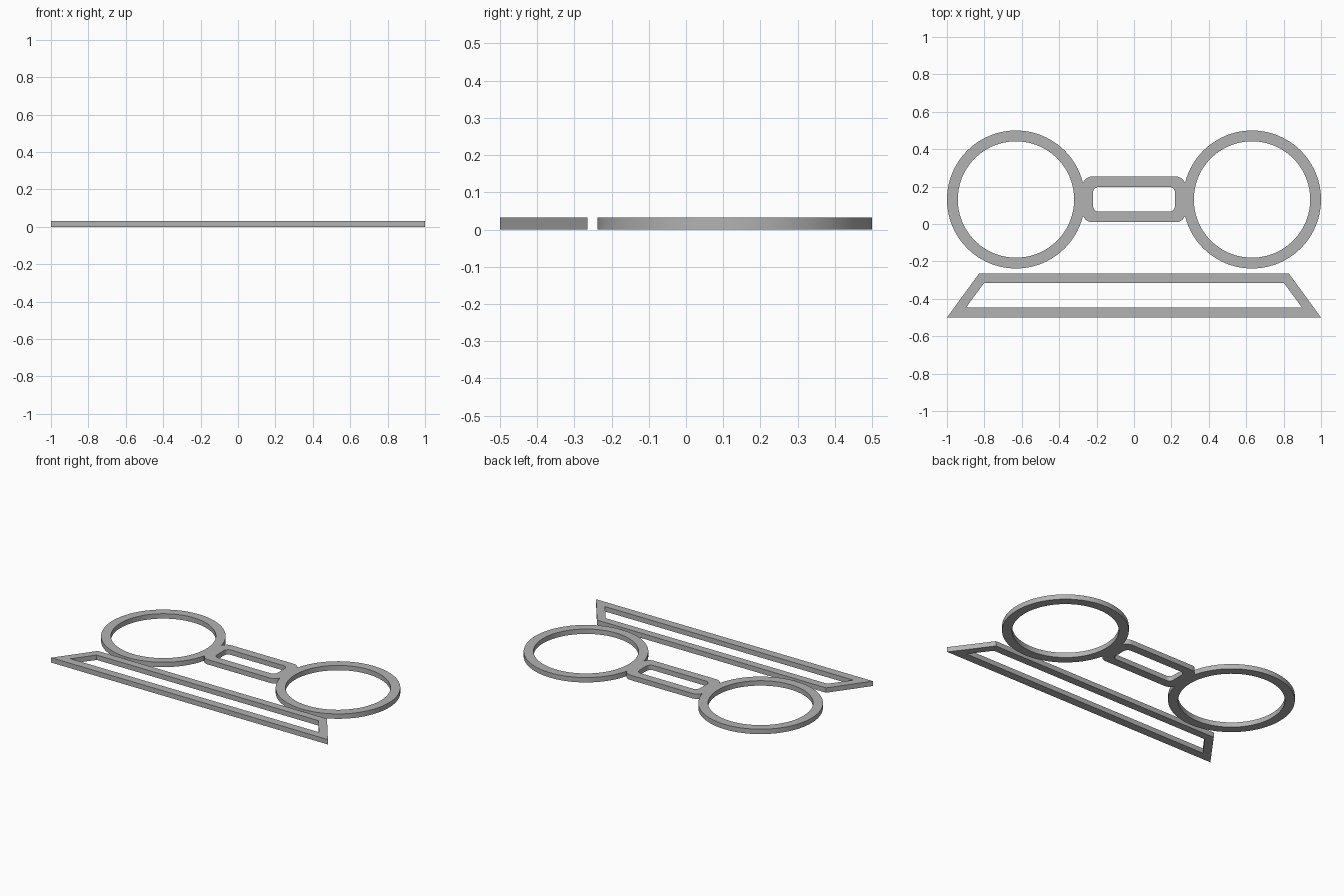
import bpy, bmesh
from math import cos, sin, pi

THICKNESS = 0.032
cube = bpy.data.objects.get("Cube")
if cube:
    bpy.data.objects.remove(cube, do_unlink=True)

grey = bpy.data.materials.new("plain grey")
grey.use_nodes = True
grey.diffuse_color = (0.45, 0.45, 0.45, 1)
grey.node_tree.nodes["Principled BSDF"].inputs["Base Color"].default_value = (0.45, 0.45, 0.45, 1)


def circle(cx, cy, r, n=96):
    return [(cx + r * cos(2 * pi * i / n), cy + r * sin(2 * pi * i / n)) for i in range(n)]


def rounded_rect(cy, half_x, half_y, r, steps=8):
    pts = []
    for k, (sx, sy) in enumerate([(1, 1), (-1, 1), (-1, -1), (1, -1)]):
        for i in range(steps + 1):
            a = pi / 2 * (k + i / steps)
            pts.append((sx * (half_x - r) + r * cos(a), cy + sy * (half_y - r) + r * sin(a)))
    return pts


def flat_frame(name, outer, inner):
    """Flat plate between two outlines that have the same number of points."""
    bm = bmesh.new()
    loops = [[bm.verts.new((x, y, z)) for x, y in outline]
             for outline, z in ((outer, 0), (outer, THICKNESS), (inner, THICKNESS), (inner, 0))]
    n = len(outer)
    for a, b in zip(loops, loops[1:] + loops[:1]):
        for i in range(n):
            j = (i + 1) % n
            bm.faces.new((a[i], a[j], b[j], b[i]))
    bmesh.ops.recalc_face_normals(bm, faces=bm.faces)
    mesh = bpy.data.meshes.new(name)
    bm.to_mesh(mesh)
    bm.free()
    mesh.materials.append(grey)
    ob = bpy.data.objects.new(name, mesh)
    bpy.context.collection.objects.link(ob)
    return ob


def select_only(ob):
    bpy.ops.object.select_all(action='DESELECT')
    ob.select_set(True)
    bpy.context.view_layer.objects.active = ob


# Rounded bridge fused with a ring on each side
rings_and_bridge = flat_frame("rings_and_bridge",
                              rounded_rect(0.132, 0.275, 0.122, 0.05),
                              rounded_rect(0.132, 0.219, 0.066, 0.03))
select_only(rings_and_bridge)
for side in (-1, 1):
    ring = flat_frame("ring", circle(side * 0.631, 0.131, 0.369), circle(side * 0.631, 0.131, 0.311))
    union = rings_and_bridge.modifiers.new("join_ring", 'BOOLEAN')
    union.operation = 'UNION'
    union.solver = 'EXACT'
    union.object = ring
    bpy.ops.object.modifier_apply(modifier=union.name)
    bpy.data.objects.remove(ring, do_unlink=True)
bpy.ops.object.shade_smooth_by_angle(angle=pi / 6)

# Separate trapezoid frame in front
flat_frame("trapezoid_frame",
           [(-1, -0.5), (1, -0.5), (0.828, -0.264), (-0.828, -0.264)],
           [(-0.898, -0.446), (0.898, -0.446), (0.801, -0.315), (-0.801, -0.315)])
